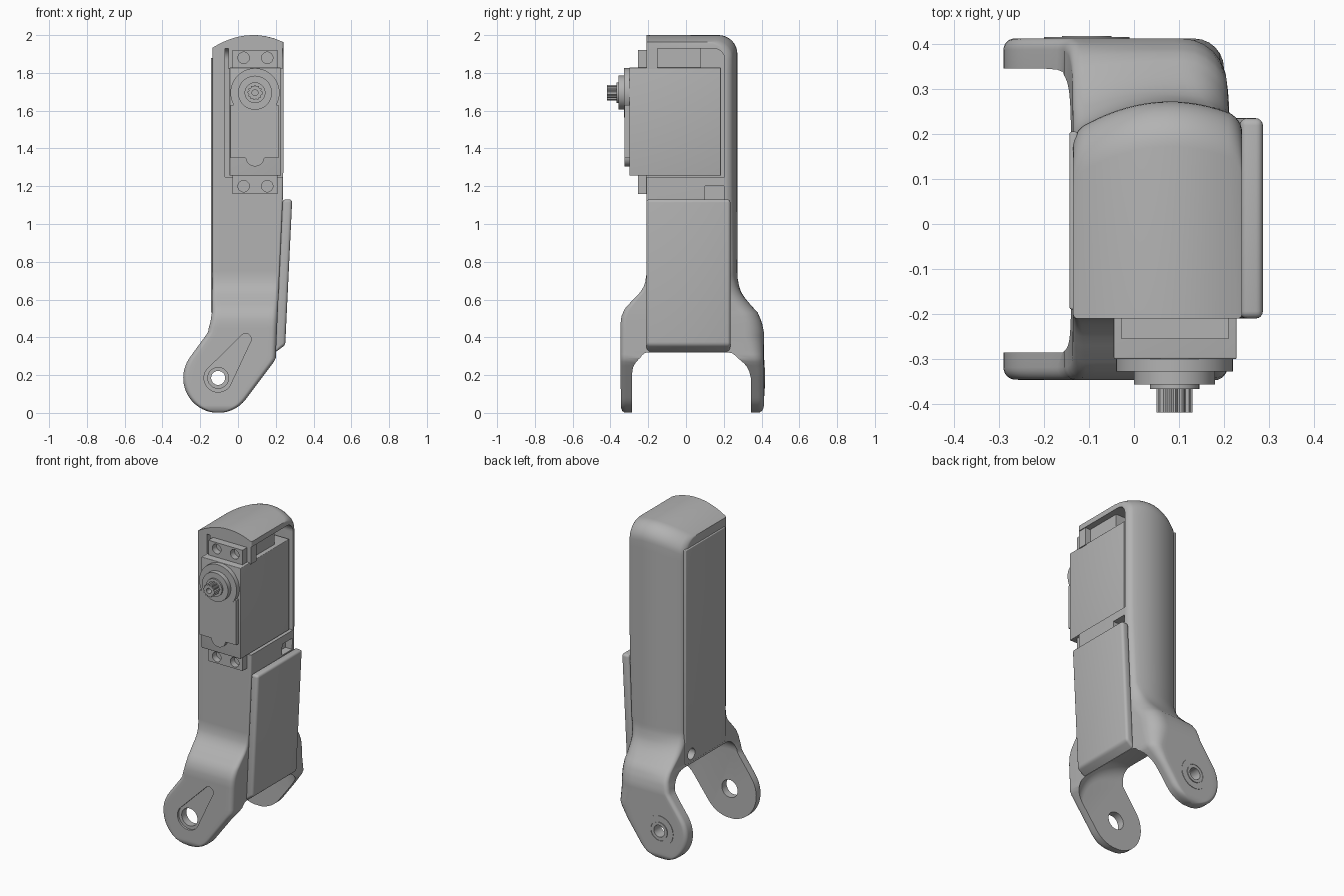
import bpy
import bmesh
from math import sin, cos, pi, sqrt, atan2, radians

cube = bpy.data.objects.get("Cube")
if cube:
    bpy.data.objects.remove(cube, do_unlink=True)

grey = bpy.data.materials.new("plain grey")
grey.use_nodes = True
GREY = (0.45, 0.45, 0.45, 1)
grey.diffuse_color = GREY
for node in grey.node_tree.nodes:
    if node.type == 'BSDF_PRINCIPLED':
        node.inputs["Base Color"].default_value = GREY

PX, PZ, PR = -0.105, 0.185, 0.185   # fork pivot and tip radius
SX, SZ = 0.09, 1.695                # servo output shaft


def lerp_table(table, v):
    """Linear interpolation in a short list of (key, value) pairs."""
    if v <= table[0][0]:
        return table[0][1]
    for (a, p), (b, q) in zip(table, table[1:]):
        if v <= b:
            return p + (q - p) * (v - a) / (b - a)
    return table[-1][1]


def loft(name, rings, strip_caps=False, bevel=0):
    """Skin closed rings of equal length and cap both ends."""
    bm = bmesh.new()
    rows = [[bm.verts.new(p) for p in ring] for ring in rings]
    n = len(rows[0])
    for a, b in zip(rows, rows[1:]):
        for i in range(n):
            j = (i + 1) % n
            bm.faces.new((a[i], a[j], b[j], b[i]))
    for row in (rows[0], rows[-1]):
        if strip_caps:
            for i in range(n // 2 - 1):
                bm.faces.new((row[i], row[i + 1], row[n - 2 - i], row[n - 1 - i]))
        else:
            bm.faces.new(row)
    bmesh.ops.recalc_face_normals(bm, faces=bm.faces)
    if bevel:
        bmesh.ops.bevel(bm, geom=bm.edges[:], offset=bevel, segments=4,
                        profile=0.5, affect='EDGES')
    mesh = bpy.data.meshes.new(name)
    bm.to_mesh(mesh)
    bm.free()
    mesh.materials.append(grey)
    ob = bpy.data.objects.new(name, mesh)
    bpy.context.collection.objects.link(ob)
    return ob


def prism(name, pts, axis, a, b, bevel=0):
    """Extrude (y, z) points along x, or (x, z) points along y."""
    def place(p, d):
        return (d, p[0], p[1]) if axis == 'x' else (p[0], d, p[1])
    return loft(name, [[place(p, d) for p in pts] for d in (a, b)], bevel=bevel)


def box(name, x, y, z, bevel=0):
    pts = [(x[0], z[0]), (x[1], z[0]), (x[1], z[1]), (x[0], z[1])]
    return prism(name, pts, 'y', y[0], y[1], bevel)


def arc(cx, cz, r, start=0, end=2 * pi, n=48, closed=False):
    steps = n - 1 if closed else n
    return [(cx + r * cos(start + (end - start) * i / steps),
             cz + r * sin(start + (end - start) * i / steps)) for i in range(n)]


def rod(name, cx, cz, r, a, b, axis='y'):
    return prism(name, arc(cx, cz, r), axis, a, b)


def cut(ob, *cutters):
    for cutter in cutters:
        cutter.hide_render = True
        mod = ob.modifiers.new("cut", 'BOOLEAN')
        mod.operation = 'DIFFERENCE'
        mod.solver = 'EXACT'
        mod.object = cutter
        bpy.context.view_layer.objects.active = ob
        bpy.ops.object.modifier_apply(modifier=mod.name)
        bpy.data.objects.remove(cutter, do_unlink=True)


# Outline of the leg shell by height
FRONT = [(0, -.325), (.01, -.337), (.03, -.345), (.47, -.347), (.51, -.342), (.55, -.325),
         (.6, -.28), (.64, -.24), (.68, -.218), (.73, -.21)]
BACK = [(0, .385), (.01, .402), (.03, .412), (.43, .412), (.48, .402), (.53, .38),
        (.58, .335), (.62, .303), (.66, .283), (.72, .272)]
LEFT_NECK = [(.44, -.158), (.48, -.146), (.54, -.137), (.7, -.135)]
BACK_ROUND = [(0, .03), (.2, .04), (.4, .1), (.55, .1), (.75, .03)]
FRONT_ROUND = [(0, .025), (.55, .03), (.75, .01)]


def left_x(z):
    if z < PZ + PR * .59:
        return PX - sqrt(max(PR ** 2 - (z - PZ) ** 2, 0))
    line = PX - PR * .81 + (z - PZ - PR * .59) * .73
    return min(line, lerp_table(LEFT_NECK, z))


def right_x(z):
    if z < PZ - PR * .6:
        return PX + sqrt(max(PR ** 2 - (z - PZ) ** 2, 0))
    line = PX + PR * .8 + (z - PZ + PR * .6) * .75
    return min(line, .2 + .04 * min(max((z - .3) / .9, 0), 1))


def edge_row(xl, xr, y, inward, rl, rr):
    """One long side of a section, left to right, with rounded ends."""
    half = (xr - xl) / 2
    rl, rr = min(rl, half * .95), min(rr, half * .95)
    row = []
    for i in range(7):
        t = i / 6 * pi / 2
        row.append((xl + rl * (1 - cos(t)), y + inward * rl * (1 - sin(t))))
    for i in range(1, 14):
        row.append((xl + rl + (xr - rr - xl - rl) * i / 14, y))
    for i in range(7):
        t = i / 6 * pi / 2
        row.append((xr - rr * (1 - sin(t)), y + inward * rr * (1 - cos(t))))
    return row


def section(z):
    xl, xr = left_x(z), right_x(z)
    back = lerp_table(BACK, z)
    if z > 1.9:
        back -= .1 - sqrt(max(.01 - (z - 1.9) ** 2, 0))
    front_r = lerp_table(FRONT_ROUND, z)
    front_row = edge_row(xl, xr, lerp_table(FRONT, z), 1, front_r, front_r)
    back_row = edge_row(xl, xr, back, -1, .025, lerp_table(BACK_ROUND, z))
    fade = min(max((z - .5) / .2, 0), 1)
    top = max((z - 1.3) / .7, 0)

    def crown(x):
        return 1.45 * (x - .08) ** 2
    ring = [(x, y, z - crown(x) * top) for x, y in front_row]
    ring += [(x, y - crown(x) * fade, z - crown(x) * top) for x, y in reversed(back_row)]
    return ring


# Leg shell with arched back and top, flaring into the fork
levels = [PR * (1 - cos(radians(a))) for a in range(8, 90, 6)]
levels += [.19 + .02 * i for i in range(29)] + [.8, 1, 1.15, 1.3, 1.5, 1.7, 1.85]
levels += [1.9 + .1 * sin(radians(a)) for a in range(0, 91, 10)]
leg = loft("leg_shell", [section(z) for z in levels], strip_caps=True)

# Round fork clearance with filleted sides
profile = [(-.2 - .085 * cos(t), .25 + .085 * sin(t)) for t in [i * pi / 16 for i in range(9)]]
profile += [(.22 + .125 * sin(t), .21 + .125 * cos(t)) for t in [i * pi / 16 for i in range(9)]]
slot = loft("fork_cutter", [[(x, y, z) for x, z in arc(PX, PZ, r, n=72)] for y, r in profile])

# Servo bay, open to the front and one side
bay_pts = [(-.5, 1.25), (.205, 1.25)] + arc(.145, 1.87, .06, 0, pi / 2, 8, True) + [(-.5, 1.93)]
bay = prism("bay_cutter", bay_pts, 'x', -.07, .5)
notch = box("notch_cutter", (.19, .5), (.1, .2), (1.13, 1.2))

# Pivot holes, tapered horn recess and cable hole
tilt = atan2(.205, .145)
horn_pts = arc(PX, PZ, .075, tilt + pi / 2, tilt + 3 * pi / 2, 20, True)
horn_pts += arc(.04, .39, .03, tilt - pi / 2, tilt + pi / 2, 14, True)
horn = prism("horn_cutter", horn_pts, 'y', -.5, -.332)
cut(leg, slot, bay, notch, horn,
    rod("bore_cutter", PX, PZ, .055, -.5, 0),
    rod("pin_cutter", PX, PZ, .037, .1, .6),
    rod("cable_cutter", .15, .58, .035, -.3, -.05, 'x'))

# Thin pivot washers on the rear arm
for name, outer, inner, depth in (("rear_washer", .095, .06, .415), ("rear_collar", .055, .037, .417)):
    washer = rod(name, PX, PZ, outer, .409, depth)
    cut(washer, rod("washer_cutter", PX, PZ, inner, .3, .5))

# Side panel and side cover
panel = box("side_panel", (-.143, -.125), (-.19, .205), (.53, 1.88), .005)
cut(panel, rod("panel_cutter", .15, .58, .035, -.3, -.05, 'x'))
cover_pts = [(.197, .32), (.25, .36), (.287, 1.13), (.236, 1.13)]
prism("side_cover", cover_pts, 'y', -.21, .235, .016)

# Blocks above the servo
box("upper_mount", (-.05, .235), (-.208, -.15), (1.82, 1.94))
box("cable_block", (-.05, .2), (-.15, .08), (1.82, 1.94))

# Servo case and its front covers
box("servo_case", (-.045, .228), (-.3, .185), (1.256, 1.828), .004)
box("gear_cover", (-.04, .215), (-.325, -.29), (1.35, 1.63))
rod("gear_dome", SX, SZ, .13, -.328, -.29)
rod("cover_tongue", SX, 1.355, .05, -.325, -.29)

# Mounting tabs with screw holes
for name, low, high, mid in (("upper_tab", 1.825, 1.92, 1.88), ("lower_tab", 1.16, 1.26, 1.2)):
    tab = box(name, (-.028, .21), (-.255, -.208), (low, high))
    cut(tab, *[rod("screw_cutter", x, mid, .03, -.4, -.215) for x in (.03, .155)])

# Output bearing and splined shaft
rod("output_bearing", SX, SZ, .09, -.357, -.3)
rod("bearing_lip", SX, SZ, .055, -.367, -.35)
teeth = []
for k in range(50):
    r = .04 if k % 4 < 2 else .034
    teeth.append((SX + r * cos(k * pi / 25), SZ + r * sin(k * pi / 25)))
shaft = prism("splined_shaft", teeth, 'y', -.419, -.35)
cut(shaft, rod("shaft_cutter", SX, SZ, .016, -.5, -.38))

# Smooth shading with sharp creases
for ob in [o for o in bpy.context.collection.objects if o.type == 'MESH']:
    bpy.ops.object.select_all(action='DESELECT')
    ob.select_set(True)
    bpy.context.view_layer.objects.active = ob
    bpy.ops.object.shade_smooth_by_angle(angle=radians(30))
